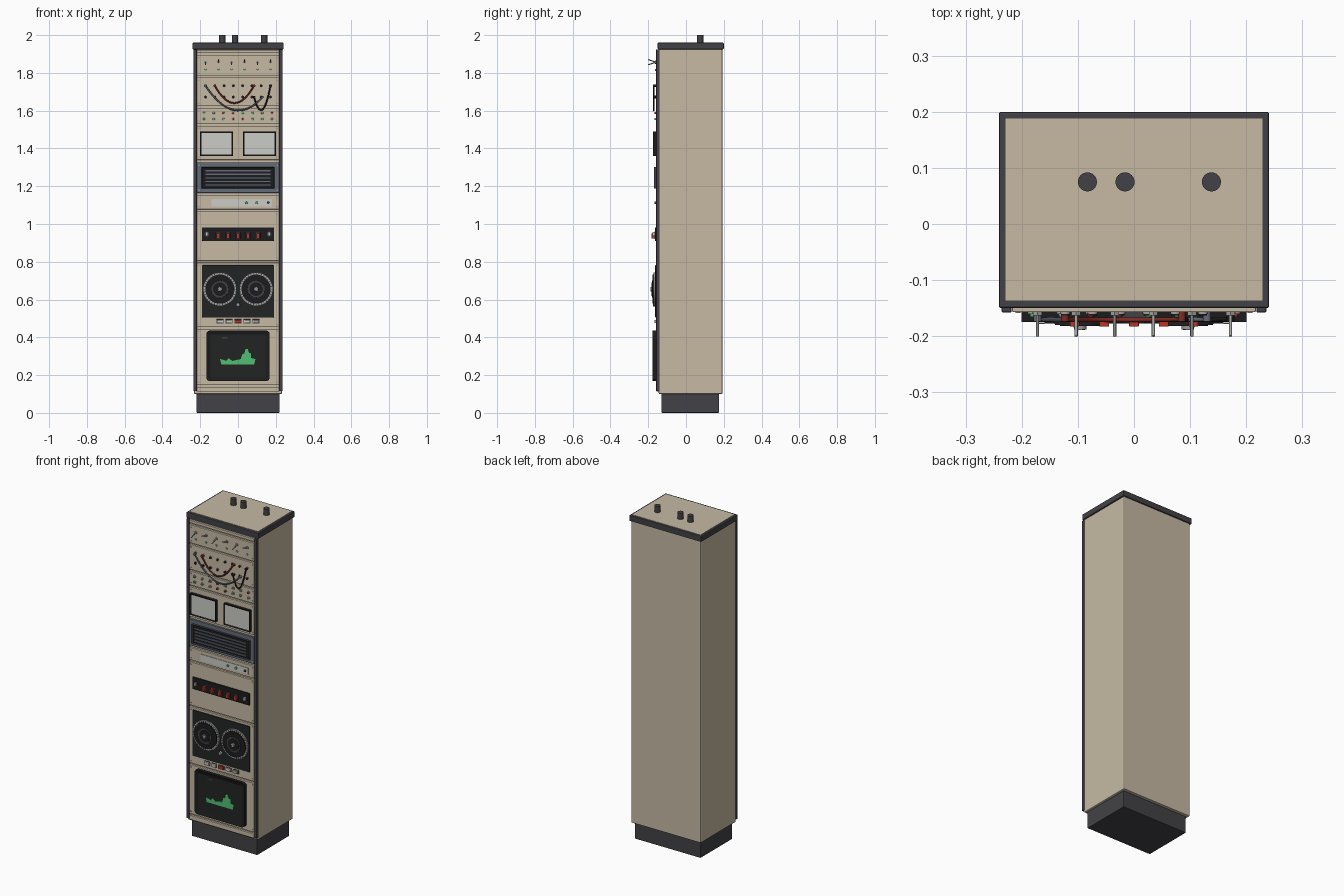
import bpy, bmesh, math
from mathutils import Vector, Matrix

if "Cube" in bpy.data.objects:
    bpy.data.objects.remove(bpy.data.objects["Cube"])


def material(name, r, g, b):
    m = bpy.data.materials.new(name)
    m.use_nodes = True
    m.diffuse_color = (r, g, b, 1)
    m.node_tree.nodes["Principled BSDF"].inputs["Base Color"].default_value = (r, g, b, 1)
    return m


beige = material("beige paint", 0.57, 0.49, 0.37)
charcoal = material("charcoal", 0.055, 0.055, 0.063)
black = material("black", 0.012, 0.012, 0.013)
screen_black = material("screen black", 0.016, 0.018, 0.018)
pale = material("pale grey", 0.6, 0.6, 0.57)
metal = material("metal", 0.36, 0.36, 0.35)
steel = material("steel blue", 0.13, 0.15, 0.19)
red = material("red", 0.5, 0.035, 0.02)
cable_red = material("cable red", 0.22, 0.025, 0.018)
green = material("green", 0.08, 0.52, 0.17)

FACE = -0.157    # front of the rack panels
BACK = -0.15     # where front parts are rooted


def finish(name, bm, mats, smooth=False):
    bmesh.ops.recalc_face_normals(bm, faces=bm.faces)
    mesh = bpy.data.meshes.new(name)
    bm.to_mesh(mesh)
    bm.free()
    for m in mats:
        mesh.materials.append(m)
    if smooth:
        mesh.shade_smooth()
        mesh.set_sharp_from_angle(angle=math.radians(40))
    ob = bpy.data.objects.new(name, mesh)
    bpy.context.collection.objects.link(ob)
    return ob


def block(x0, x1, y0, y1, z0, z1):
    bm = bmesh.new()
    size = Matrix.Diagonal((x1 - x0, y1 - y0, z1 - z0, 1))
    mid = Matrix.Translation(((x0 + x1) / 2, (y0 + y1) / 2, (z0 + z1) / 2))
    bmesh.ops.create_cube(bm, size=1, matrix=mid @ size)
    return bm


def box(name, x0, x1, y0, y1, z0, z1, mat, bevel=0):
    ob = finish(name, block(x0, x1, y0, y1, z0, z1), [mat])
    if bevel:
        mod = ob.modifiers.new("soft edges", "BEVEL")
        mod.width, mod.segments = bevel, 2
    return ob


def button(name, x, z, w, h, front, mat):
    return box(name, x - w / 2, x + w / 2, front, BACK, z - h / 2, z + h / 2, mat, 0.0015)


def disc(name, x, z, r, front, mat, r_front=None, seg=20):
    """Round part standing out of the front."""
    bm = bmesh.new()
    spin = Matrix.Rotation(math.pi / 2, 4, "X")
    bmesh.ops.create_cone(bm, cap_ends=True, segments=seg, radius1=r, radius2=r_front or r,
                          depth=BACK - front,
                          matrix=Matrix.Translation((x, (BACK + front) / 2, z)) @ spin)
    return finish(name, bm, [mat], True)


def framed(name, x0, x1, z0, z1, front, border, depth, mats, corner=0):
    """Block with a recessed front face in the second material."""
    bm = block(x0, x1, front, BACK, z0, z1)
    if corner:
        edges = [e for e in bm.edges if abs(e.verts[0].co.y - e.verts[1].co.y) > 0.001]
        bmesh.ops.bevel(bm, geom=edges, offset=corner, segments=4, profile=0.5, affect="EDGES")
    bm.normal_update()
    face = min(bm.faces, key=lambda f: f.normal.y)
    bmesh.ops.inset_region(bm, faces=[face], thickness=border)
    bmesh.ops.translate(bm, verts=face.verts, vec=(0, depth, 0))
    face.material_index = 1
    return finish(name, bm, mats)


def tube(name, points, radius, mat):
    curve = bpy.data.curves.new(name, "CURVE")
    curve.dimensions = "3D"
    curve.bevel_depth, curve.bevel_resolution, curve.use_fill_caps = radius, 2, True
    spline = curve.splines.new("POLY")
    spline.points.add(len(points) - 1)
    for p, co in zip(spline.points, points):
        p.co = (*co, 1)
    curve.materials.append(mat)
    ob = bpy.data.objects.new(name, curve)
    bpy.context.collection.objects.link(ob)


def cable(name, a, b, low, mat):
    """Patch cord sagging between two sockets, given as (x, z)."""
    start, end = Vector((a[0], -0.17, a[1])), Vector((b[0], -0.17, b[1]))
    ctrl = Vector(((a[0] + b[0]) / 2, -0.172, 2 * low - (a[1] + b[1]) / 2))
    pts = [start + Vector((0, 0.015, 0))]
    for i in range(17):
        t = i / 16
        pts.append(start * (1 - t) ** 2 + ctrl * 2 * t * (1 - t) + end * t * t)
    pts.append(end + Vector((0, 0.015, 0)))
    tube(name, pts, 0.0042, mat)
    for x, z in (a, b):
        disc(name + "_plug", x, z, 0.007, -0.174, mat)


def row(count, half):
    return [-half + 2 * half * i / (count - 1) for i in range(count)]


# Cabinet
box("plinth", -0.22, 0.22, -0.13, 0.175, 0, 0.11, charcoal, 0.004)
box("cabinet_body", -0.233, 0.233, -0.145, 0.193, 0.1, 1.93, beige, 0.006)
box("top_cap", -0.241, 0.241, -0.15, 0.2, 1.925, 1.96, charcoal, 0.004)
box("top_panel", -0.229, 0.229, -0.136, 0.188, 1.95, 1.962, beige)
for side, s in (("right", -1), ("left", 1)):
    x0, x1 = sorted((s * 0.218, s * 0.236))
    box(side + "_rail", x0, x1, -0.158, -0.14, 0.115, 1.925, charcoal, 0.003)
for x in (-0.083, -0.016, 0.138):
    bm = bmesh.new()
    bmesh.ops.create_cone(bm, cap_ends=True, segments=24, radius1=0.017, radius2=0.017,
                          depth=0.05, matrix=Matrix.Translation((x, 0.075, 1.975)))
    finish("cable_gland", bm, [charcoal], True)

# Rack panels with corner screws
panels = {"blank_top": (1.905, 1.922), "toggle": (1.785, 1.895), "patch": (1.625, 1.775),
          "lamp": (1.53, 1.615), "meter": (1.34, 1.52), "vent": (1.165, 1.325),
          "indicator": (1.078, 1.152), "rocker": (0.805, 1.066), "tape": (0.455, 0.795),
          "monitor": (0.148, 0.445), "blank_bottom": (0.112, 0.138)}
for name, (z0, z1) in panels.items():
    mat = steel if name == "vent" else beige
    box(name + "_panel", -0.217, 0.217, FACE, -0.14, z0, z1, mat, 0.002)
    if z1 - z0 > 0.05:
        for x in (-0.207, 0.207):
            for z in (z0 + 0.014, z1 - 0.014):
                disc("panel_screw", x, z, 0.0045, -0.159, metal, seg=10)

# Toggle switches, alternately up and down, with a lamp below each
for i, x in enumerate(row(6, 0.172)):
    tilt = 0.014 if i % 2 else -0.014
    disc("toggle_collar", x, 1.857, 0.009, -0.163, metal, seg=6)
    tube("toggle_lever", [(x, -0.16, 1.857), (x, -0.2, 1.857 + tilt)], 0.003, metal)
    disc("toggle_lamp", x, 1.816, 0.007, -0.163, green if i in (0, 1, 3) else metal, 0.005)

# Patch bay
for x in row(8, 0.172):
    for z in (1.732, 1.672):
        disc("socket_ring", x, z, 0.009, -0.16, metal)
        disc("socket", x, z, 0.0075, -0.163, black)
cable("red_cord", (-0.123, 1.732), (0.085, 1.732), 1.64, cable_red)
cable("grey_cord", (-0.172, 1.732), (0.13, 1.672), 1.603, steel)
cable("black_cord", (0.085, 1.672), (0.172, 1.732), 1.605, black)

# Lamp panel
for j, z in enumerate((1.588, 1.556)):
    for i, x in enumerate(row(8, 0.18)):
        colour = (green, red, metal, green, red)[(i * 2 + j * 3) % 5]
        disc("lamp_bezel", x, z, 0.0095, -0.16, metal)
        disc("lamp", x, z, 0.0075, -0.166, colour, 0.005)

# Meters
for x in (-0.1135, 0.1135):
    framed("meter_frame", x - 0.087, x + 0.087, 1.36, 1.489, -0.175, 0.011, 0.004, [black, pale])

# Ventilation grille
framed("vent_frame", -0.192, 0.192, 1.187, 1.302, -0.17, 0.006, 0.006, [charcoal, black])
for i in range(5):
    z = 1.207 + i * 0.0187
    box("vent_slat", -0.172, 0.172, -0.17, -0.16, z - 0.003, z + 0.003, steel)

# Indicator strip
box("indicator_strip", -0.14, 0.18, -0.16, BACK, 1.093, 1.132, pale)
for x, colour in ((0.045, green), (0.1, green), (0.16, charcoal)):
    disc("indicator_lamp", x, 1.112, 0.008, -0.167, colour, 0.006)

# Rocker switches
box("rocker_strip", -0.19, 0.19, -0.165, BACK, 0.91, 0.982, black, 0.002)
for x in row(5, 0.106):
    button("rocker_base", x, 0.938, 0.024, 0.036, -0.168, charcoal)
    button("rocker", x, 0.937, 0.017, 0.027, -0.183, red)
for x in (-0.165, 0.165):
    disc("strip_knob", x, 0.947, 0.013, -0.168, charcoal)
    button("strip_key", x, 0.947, 0.013, 0.02, -0.178, pale)

# Tape deck
box("tape_plate", -0.19, 0.19, -0.163, BACK, 0.505, 0.782, screen_black, 0.002)
for x in (-0.096, 0.096):
    disc("reel_rim", x, 0.655, 0.089, -0.172, metal, seg=48)
    ticks = bmesh.new()
    for i in range(36):
        spin = Matrix.Translation((x, -0.172, 0.655)) @ Matrix.Rotation(i * math.tau / 36, 4, "Y")
        bmesh.ops.create_cube(ticks, size=1, matrix=spin @ Matrix.Translation((0.082, 0, 0))
                              @ Matrix.Diagonal((0.008, 0.002, 0.004, 1)))
    finish("reel_ticks", ticks, [charcoal])
    disc("reel_flange", x, 0.655, 0.077, -0.177, black, seg=48)
    disc("reel_disc", x, 0.655, 0.05, -0.18, charcoal, 0.045, seg=40)
    disc("reel_core", x, 0.655, 0.036, -0.182, black, seg=32)
    disc("reel_hub", x, 0.655, 0.015, -0.188, metal, 0.011)
    for k in range(3):
        a = math.pi / 2 + k * math.tau / 3
        disc("hub_hole", x + 0.007 * math.cos(a), 0.655 + 0.007 * math.sin(a), 0.0028,
             -0.1885, charcoal, seg=10)
disc("tape_head", 0, 0.573, 0.012, -0.175, metal, 0.009)
for x, colour in zip(row(5, 0.096), (pale, pale, red, pale, metal)):
    button("deck_key_surround", x, 0.484, 0.038, 0.024, -0.16, charcoal)
    button("deck_key", x, 0.484, 0.032, 0.018, -0.168, colour)

# Monitor with a ship silhouette on the screen
framed("monitor", -0.168, 0.168, 0.168, 0.436, -0.177, 0.022, 0.006,
       [black, screen_black], 0.02)
outline = [(-0.095, 0.285), (-0.088, 0.256), (0.085, 0.256), (0.093, 0.285), (0.07, 0.29),
           (0.07, 0.315), (0.058, 0.318), (0.052, 0.338), (0.04, 0.338), (0.034, 0.315),
           (0.022, 0.31), (0.015, 0.285), (-0.03, 0.275), (-0.05, 0.29), (-0.06, 0.276)]
bm = bmesh.new()
bm.faces.new([bm.verts.new((x, -0.1725, z)) for x, z in outline])
made = bmesh.ops.extrude_face_region(bm, geom=bm.faces[:])
bmesh.ops.translate(bm, vec=(0, 0.003, 0),
                    verts=[v for v in made["geom"] if isinstance(v, bmesh.types.BMVert)])
finish("screen_ship", bm, [green])
box("screen_readout", -0.085, -0.055, -0.172, -0.168, 0.394, 0.402, charcoal)
